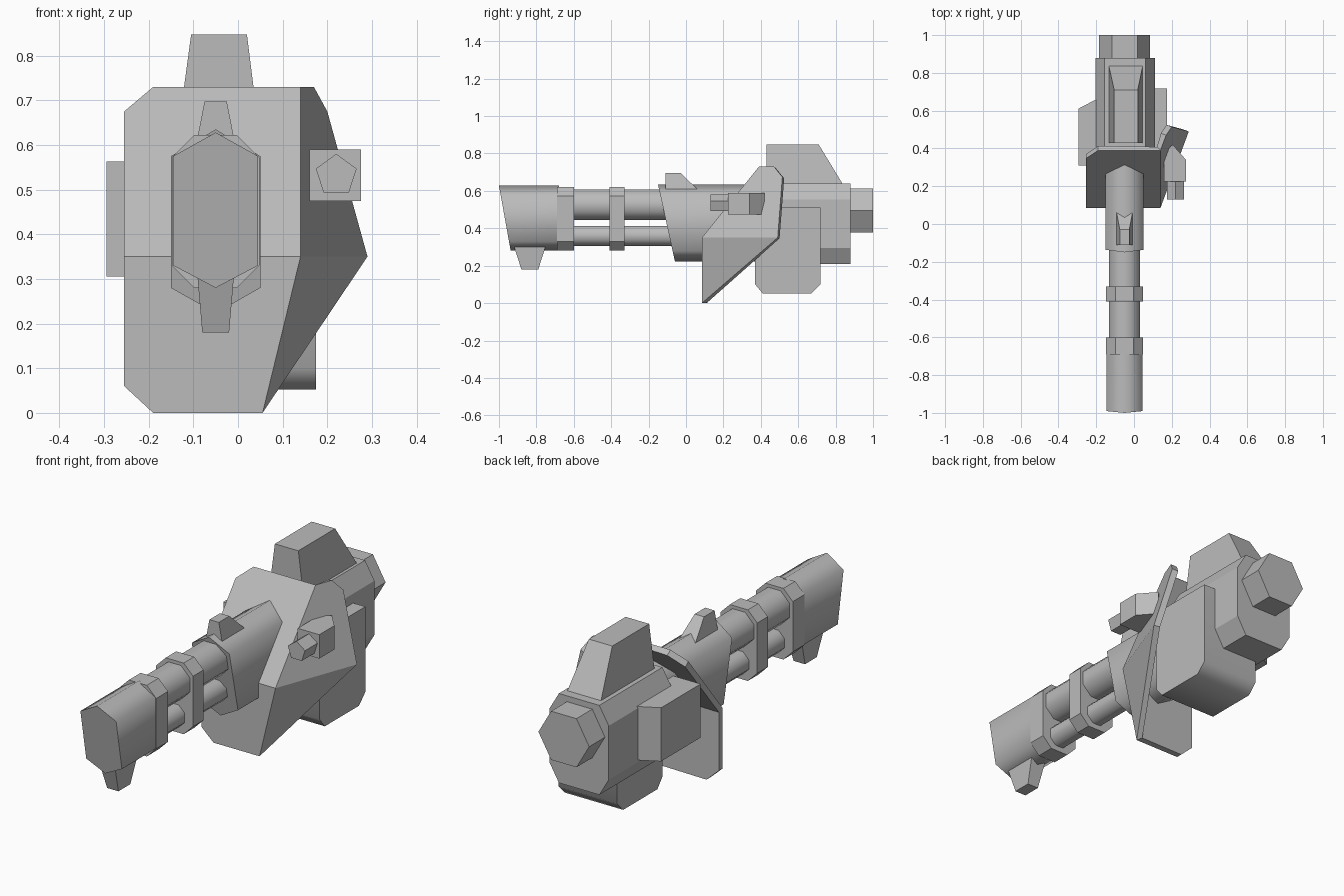
import bpy, bmesh, math

if "Cube" in bpy.data.objects:
    bpy.data.objects.remove(bpy.data.objects["Cube"])

grey = bpy.data.materials.new("light_grey")
grey.use_nodes = True
grey.diffuse_color = (0.5, 0.5, 0.5, 1)
grey.node_tree.nodes["Principled BSDF"].inputs["Base Color"].default_value = (0.5, 0.5, 0.5, 1)

CX = -0.05  # barrel axis


def finish(name, bm, smooth=0):
    """Turn a bmesh into a named grey object."""
    mesh = bpy.data.meshes.new(name)
    bm.to_mesh(mesh)
    bm.free()
    mesh.materials.append(grey)
    ob = bpy.data.objects.new(name, mesh)
    bpy.context.collection.objects.link(ob)
    if smooth:
        bpy.ops.object.select_all(action='DESELECT')
        ob.select_set(True)
        bpy.context.view_layer.objects.active = ob
        bpy.ops.object.shade_smooth_by_angle(angle=math.radians(smooth))
    return ob


def loft(name, rings, smooth=0):
    """Closed solid through rings of equal point count."""
    bm = bmesh.new()
    loops = [[bm.verts.new(p) for p in ring] for ring in rings]
    n = len(loops[0])
    for a, b in zip(loops, loops[1:]):
        for i in range(n):
            j = (i + 1) % n
            bm.faces.new((a[i], a[j], b[j], b[i]))
    bm.faces.new(loops[0])
    bm.faces.new(loops[-1])
    bmesh.ops.recalc_face_normals(bm, faces=bm.faces)
    return finish(name, bm, smooth)


def along_y(name, outline, y0, y1, smooth=0, slant=0, top=0):
    """Extrude an x-z outline along y; the front may lean back below top."""
    front = [(x, y0 + (top - z) * slant, z) for x, z in outline]
    return loft(name, [front, [(x, y1, z) for x, z in outline]], smooth)


def along_x(name, outline, x0, x1, smooth=0):
    return loft(name, [[(x, y, z) for y, z in outline] for x in (x0, x1)], smooth)


def along_z(name, outline, z0, z1):
    return loft(name, [[(x, y, z) for x, y in outline] for z in (z0, z1)])


def rect(x0, x1, y0, y1, z):
    return [(x0, y0, z), (x1, y0, z), (x1, y1, z), (x0, y1, z)]


def ngon(n, r, cx, cz, turn=0):
    angles = [math.radians(turn) + math.tau * i / n for i in range(n)]
    return [(cx + r * math.cos(t), cz + r * math.sin(t)) for t in angles]


def tall_hex(w, z0, z1, z2, z3):
    return [(CX, z0), (CX + w, z1), (CX + w, z2), (CX, z3), (CX - w, z2), (CX - w, z1)]


def chamfered(x0, x1, z0, z1, cx, cz):
    return [(x0 + cx, z0), (x1 - cx, z0), (x1, z0 + cz), (x1, z1 - cz),
            (x1 - cx, z1), (x0 + cx, z1), (x0, z1 - cz), (x0, z0 + cz)]


# Muzzle with a raked front, and the lug below it
along_y("muzzle", tall_hex(0.095, 0.28, 0.33, 0.575, 0.628), -1.0, -0.68, 70, 0.18, 0.628)
loft("muzzle_lug", [rect(-0.08, -0.02, -0.88, -0.79, 0.18),
                    rect(-0.092, -0.008, -0.925, -0.745, 0.32)])

# Twin barrels and the bands around them
along_y("upper_barrel", ngon(8, 0.088, CX, 0.525, 22.5), -0.75, 0, 70)
along_y("lower_barrel", ngon(8, 0.058, CX, 0.36, 22.5), -0.75, 0, 70)
for name, y0, y1 in (("front_band", -0.69, -0.6), ("rear_band", -0.41, -0.33)):
    along_y(name, chamfered(CX - 0.098, CX + 0.098, 0.28, 0.622, 0.05, 0.05), y0, y1)

# Shroud in front of the shield, and its sight
along_y("barrel_shroud", tall_hex(0.1, 0.223, 0.28, 0.575, 0.635), -0.15, 0.45, 70, 0.22, 0.635)
loft("front_sight", [rect(-0.092, -0.008, -0.11, 0.06, 0.61),
                     rect(-0.075, -0.025, -0.11, -0.03, 0.697)])

# Bent shield plate with a swept flange
bm = bmesh.new()
corners = dict(
    a=(-0.255, 0.085, 0.06), b=(-0.19, 0.085, 0), c=(0.055, 0.085, 0),
    d=(0.14, 0.085, 0.35), e=(0.14, 0.39, 0.73), f=(-0.19, 0.39, 0.73),
    g=(-0.255, 0.346, 0.675), h=(-0.255, 0.085, 0.35),
    i=(0.17, 0.47, 0.73), j=(0.2, 0.515, 0.675), k=(0.29, 0.49, 0.35))
v = {key: bm.verts.new(p) for key, p in corners.items()}
for face in ("abcdh", "hdefg", "dkjie", "ckd"):
    bm.faces.new([v[key] for key in face])
shield = finish("shield", bm)
solid = shield.modifiers.new("thickness", 'SOLIDIFY')
solid.thickness = 0.03
solid.offset = -1

# Small side gun on the flange
along_z("side_gun_body", [(0.16, 0.225), (0.275, 0.225), (0.275, 0.34),
                          (0.205, 0.42), (0.16, 0.38)], 0.475, 0.59)
along_y("side_gun_barrel", ngon(5, 0.048, 0.22, 0.532, 90), 0.13, 0.24)

# Rear body, end cap and top block
along_y("main_body", chamfered(-0.205, 0.11, 0.21, 0.64, 0.05, 0.085), 0.4, 0.88)
along_y("rear_cap", ngon(6, 0.135, CX, 0.495), 0.85, 1.0)
loft("top_block", [rect(-0.135, 0.048, 0.43, 0.845, 0.625),
                   rect(-0.105, 0.02, 0.43, 0.71, 0.847)])

# Ammunition box below and pod on the right flank
along_x("ammunition_box", [(0.37, 0.1), (0.41, 0.052), (0.67, 0.052), (0.718, 0.1),
                           (0.718, 0.51), (0.37, 0.51)], -0.135, 0.175, 60)
along_z("flank_pod", [(-0.295, 0.31), (-0.295, 0.61), (-0.2, 0.66),
                      (-0.1, 0.66), (-0.1, 0.31)], 0.305, 0.563)
